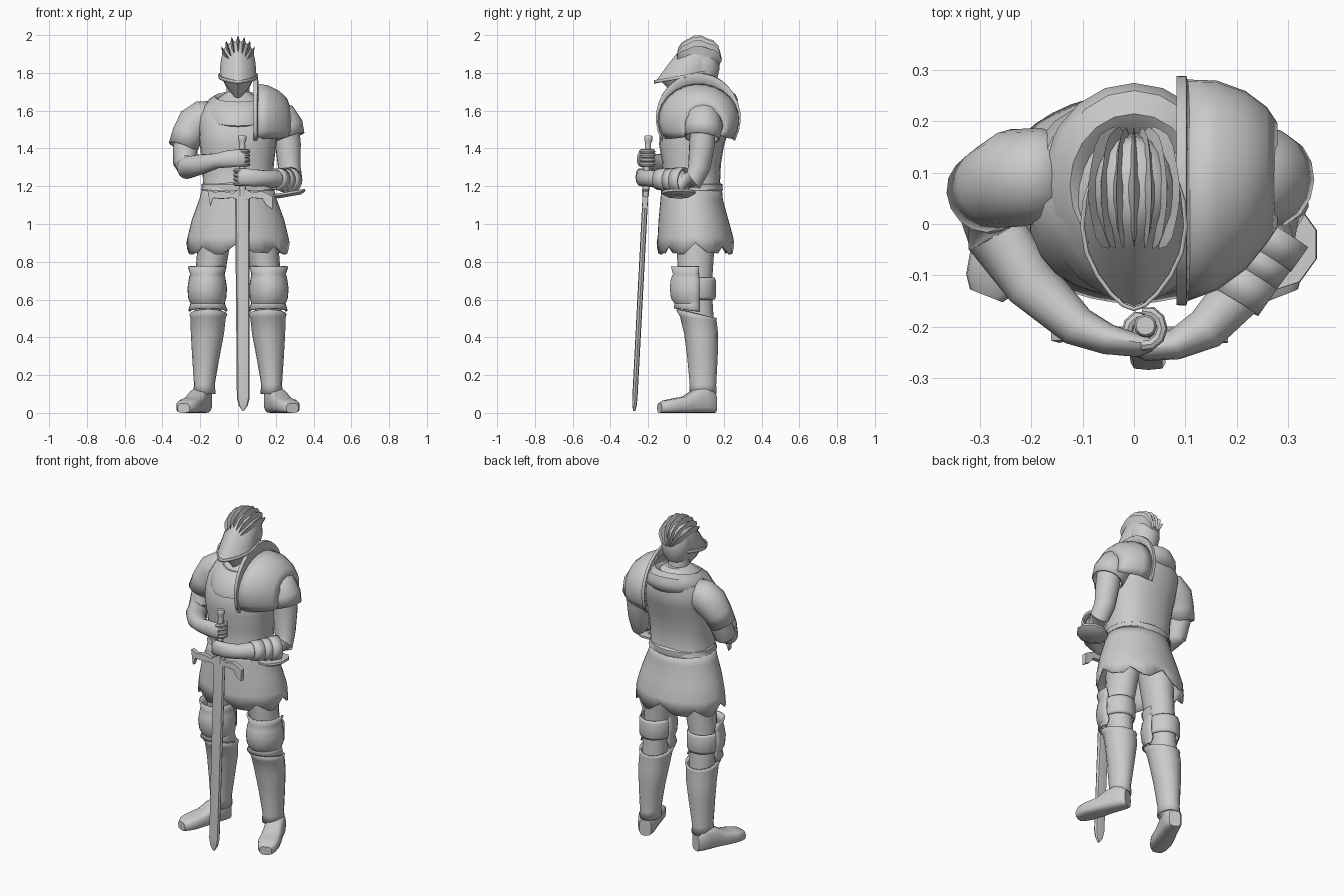
import bpy, bmesh
from math import sin, cos, pi, radians
from mathutils import Vector as V


def build(name, rows, closed=True, caps=True, thick=0, mirror=False, angle=38):
    """Skin a list of point rows into one object."""
    bm = bmesh.new()
    vs = [[bm.verts.new(p) for p in r] for r in rows]
    n = len(rows[0])
    for a, b in zip(vs, vs[1:]):
        for i in range(n if closed else n - 1):
            j = (i + 1) % n
            bm.faces.new((a[i], a[j], b[j], b[i]))
    if caps and closed:
        bm.faces.new(vs[0][::-1])
        bm.faces.new(vs[-1])
    bmesh.ops.recalc_face_normals(bm, faces=bm.faces)
    me = bpy.data.meshes.new(name)
    bm.to_mesh(me)
    bm.free()
    for p in me.polygons:
        p.use_smooth = True
    me.set_sharp_from_angle(angle=radians(angle))
    ob = bpy.data.objects.new(name, me)
    bpy.context.collection.objects.link(ob)
    if thick:
        m = ob.modifiers.new("thickness", 'SOLIDIFY')
        m.thickness, m.offset = thick, 0
    if mirror:
        ob.modifiers.new("mirror", 'MIRROR').use_mirror_merge = False
    return ob


def loft(name, rings, n=16, frame='xy', ref=None, arc=None, power=1, point=0, hem=None, **kw):
    """Rings are (x, y, z, ra, rb, slope); frame xy = level, yz = upright, path = across the path, or (u, v)."""
    pts = [V(r[:3]) for r in rings]
    rows = []
    if frame == 'path' and ref is None:
        ref = (pts[1] - pts[0]).cross(pts[-1] - pts[-2])
    for k, r in enumerate(rings):
        u, v = V((1, 0, 0)), V((0, 1, 0))
        if frame == 'yz':
            u, v = V((0, 1, 0)), V((0, 0, -1))
        elif frame == 'path':
            t = pts[min(k + 1, len(pts) - 1)] - pts[max(k - 1, 0)]
            u = t.cross(V(ref)).normalized()
            v = u.cross(t).normalized()
        elif frame != 'xy':
            u, v = frame
        ra = r[3]
        rb = r[4] if len(r) > 4 else ra
        slope = r[5] if len(r) > 5 else 0
        row = []
        for i in range(n):
            a = 2 * pi * i / n if arc is None else radians(arc[0] + (arc[1] - arc[0]) * i / (n - 1))
            s, c = sin(a), cos(a)
            s = abs(s) ** power * (1 if s > 0 else -1)
            c = abs(c) ** power * (1 if c > 0 else -1)
            s *= 1 - point * max(0, c) ** 2
            p = pts[k] + u * ra * s - v * rb * c
            p.z -= slope * rb * c
            if hem and k == len(rings) - 1:
                p.z += hem[i % len(hem)]
            row.append(p)
        rows.append(row)
    return build(name, rows, closed=arc is None, **kw)


# torso, belt, ragged skirt
loft("torso", [(0, .03, 1.18, .195, .16), (0, .03, 1.21, .185, .15), (0, .03, 1.32, .19, .155),
               (0, .03, 1.42, .203, .172), (0, .045, 1.5, .208, .185), (0, .07, 1.57, .208, .175),
               (0, .085, 1.63, .18, .15), (0, .08, 1.67, .1, .1), (0, .08, 1.7, .06, .07)], n=24, power=.85)
loft("belt", [(0, .03, 1.17, .19, .16), (0, .03, 1.18, .195, .165), (0, .03, 1.21, .193, .163),
              (0, .03, 1.22, .18, .15)], n=24)
loft("skirt", [(0, .03, 1.19, .185, .155), (0, .03, 1.13, .2, .16), (0, .04, 1.02, .24, .18),
               (0, .05, .93, .262, .195), (0, .05, .87, .268, .2)], n=40, caps=False, thick=.01,
     hem=[.03, .005, -.02, -.022, -.025, .012, -.01, -.03, -.03, .0])

# neck and draped cowl
loft("neck", [(0, .08, 1.6, .07), (0, .07, 1.7, .06), (0, .06, 1.84, .06)])
loft("cowl", [(0, .06, 1.55, .15, .18, .22), (0, .06, 1.57, .178, .21, .24), (0, .065, 1.605, .183, .21, .25),
              (0, .075, 1.65, .16, .185, .22), (0, .075, 1.675, .125, .14, .2), (0, .07, 1.66, .095, .11, .15),
              (0, .07, 1.62, .07, .08, .1)], n=20)

# helmet: dome with pointed visor, rim, back of the head and shadowed lower face
loft("helmet", [(0, -.005, 1.785, .097, .155, .18), (0, .013, 1.82, .096, .15, .22), (0, .035, 1.87, .09, .137, .25),
                (0, .055, 1.92, .078, .105, .18), (0, .06, 1.95, .058, .072, .1), (0, .062, 1.965, .025, .03)],
     n=20, point=.35)
loft("helmet_rim", [(0, -.005, 1.773, .1, .16, .18), (0, -.005, 1.79, .101, .161, .18)], n=20, point=.35,
     caps=False, thick=.008)
loft("back_of_head", [(0, .09, 1.74, .06, .06), (0, .09, 1.77, .075, .075), (0, .09, 1.82, .086, .088),
                      (0, .085, 1.87, .085, .09), (0, .075, 1.92, .07, .08)])
loft("lower_face", [(0, .01, 1.785, .09, .145, .18), (0, .02, 1.73, .065, .11, .15), (0, .02, 1.675, .02, .07, .1)],
     n=16, point=.3)

# seven leaf-shaped crest fins running front to back
for i in range(-3, 4):
    phi, rows = radians(20 * i), []
    for k in range(12):
        t = k / 11
        th = radians(-66 + 161 * t)
        c = V((0, .06, 1.85))
        d = V((sin(phi) * (.35 + .65 * cos(th)) * .093, .115 * sin(th), cos(phi) * cos(th) * .112))
        side = V((cos(phi), 0, -sin(phi))) * (.001 + .014 * sin(pi * t) * (1 if k % 3 else .75))
        out = V((d.x * .25, d.y, d.z + .03)).normalized()
        lift = .003 + .035 * sin(pi * t) ** .7 * (1 if k % 3 else .8)
        rows.append([c + d * .93 - side, c + d + out * lift, c + d * .93 + side])
    build("crest_fin", rows, angle=20)

# layered shoulder plate with raised flange
loft("shoulder_flange", [(.09, .065, 1.56, .2, .2), (.085, .065, 1.56, .222, .238), (.1, .065, 1.56, .222, .235),
                         (.107, .065, 1.55, .2, .19)], n=20, frame='yz', arc=(-120, 120), thick=.006)
loft("shoulder_plate", [(.1, .065, 1.55, .212, .19), (.16, .075, 1.55, .2, .18), (.215, .085, 1.54, .17, .162),
                        (.255, .095, 1.53, .13, .135), (.275, .095, 1.52, .1, .09)],
     n=18, frame='yz', arc=(-122, 122), thick=.01)
loft("shoulder_cap", [(.17, .085, 1.58, .08), (.22, .09, 1.55, .098), (.25, .09, 1.505, .096),
                      (.267, .085, 1.455, .085, .09)], frame='path', ref=(0, 1, 0), caps=False, thick=.008)
# short flared sleeve on the other arm
loft("sleeve", [(-.13, .09, 1.58, .07), (-.18, .095, 1.565, .088), (-.23, .09, 1.53, .092), (-.268, .075, 1.47, .08),
                (-.292, .06, 1.405, .074)], frame='path', ref=(0, 1, 0), caps=False, thick=.008)

# arms bend at the elbow and end in flat hands over the grip
loft("right_arm", [(-.245, .08, 1.53, .07), (-.278, .06, 1.4, .066), (-.282, .03, 1.325, .062),
                   (-.27, -.02, 1.298, .06), (-.2, -.115, 1.315, .054), (-.11, -.2, 1.335, .04),
                   (-.05, -.225, 1.345, .046, .03), (.01, -.237, 1.35, .046, .022), (.035, -.235, 1.35, .04, .012)],
     frame='path')
loft("left_arm", [(.25, .09, 1.55, .07), (.265, .085, 1.42, .068), (.272, .07, 1.3, .06), (.285, .04, 1.232, .056),
                  (.265, -.02, 1.23, .056), (.2, -.14, 1.238, .05), (.14, -.205, 1.242, .042),
                  (.08, -.235, 1.245, .046, .03), (.02, -.245, 1.25, .045, .022), (.0, -.243, 1.25, .04, .012)],
     frame='path')

# forearm cuffs and the small plate under the elbow
for k, (a, b, r) in enumerate([(0, .35, .067), (.33, .62, .061), (.6, 1, .057)]):
    p, q = V((.28, -.01, 1.23)), V((.195, -.15, 1.238))
    loft("forearm_cuff", [(*p.lerp(q, a), r), (*p.lerp(q, b), r - .004)], n=14, frame='path', ref=(0, 0, 1),
         caps=False, thick=.008)
plate = loft("elbow_plate", [(0, 0, -.014, .065), (0, 0, .0, .09), (0, 0, .012, .09)], n=10)
plate.location, plate.rotation_euler = (.272, -.04, 1.16), (0, -.17, 0)

# curled fingers around the grip
for z, side, cy in [(1.35, 1, -.203), (1.248, -1, -.212)]:
    for f in range(4):
        zz = z + (f - 1.5) * .023
        path = []
        for k in range(7):
            a = radians(-10 + 33 * k)
            path.append((.02 + side * .034 * sin(a), cy - .034 * cos(a), zz, .0115 if k < 6 else .006))
        loft("finger", path, n=8, frame='path', ref=(0, 0, 1))

# sword: built upright, then leaned back
blade = loft("sword_blade", [(0, 0, 0, .004, .006), (0, 0, .03, .024, .012), (0, 0, .07, .034, .014),
                             (0, 0, 1.17, .039, .015)], n=8, power=.6, angle=20)
grip = loft("sword_grip", [(0, 0, 1.14, .019), (0, 0, 1.41, .016), (0, 0, 1.42, .016), (0, 0, 1.44, .022),
                           (0, 0, 1.455, .022), (0, 0, 1.46, .018)], n=12)
top = [(-.185, 1.175), (-.15, 1.16), (-.11, 1.165), (-.05, 1.155), (0, 1.185), (.05, 1.155), (.1, 1.165),
       (.135, 1.15), (.16, 1.135)]
low = [(-.17, 1.085), (-.155, 1.13), (-.115, 1.125), (-.05, 1.13), (0, 1.11), (.05, 1.13), (.105, 1.125),
       (.125, 1.09), (.158, 1.07)]
guard = build("sword_guard", [[(a[0], -.014, a[1]), (a[0], .014, a[1]), (b[0], .014, b[1]), (b[0], -.014, b[1])]
                              for a, b in zip(top, low)], angle=20)
for ob in (blade, grip, guard):
    ob.location, ob.rotation_euler = (.028, -.274, .01), (-.052, -.004, 0)

# legs, mirrored
loft("legs", [(.11, .05, 1.05, .1, .11), (.13, .05, .87, .085, .1), (.15, .05, .72, .078, .09),
              (.16, .06, .6, .072, .08), (.16, .08, .45, .07, .07)], mirror=True)
loft("knee_guard", [(.163, .04, .775, .098, .115), (.163, .04, .735, .086, .105), (.163, .04, .71, .092, .116),
                    (.163, .04, .66, .1, .122), (.163, .04, .61, .096, .116), (.161, .045, .58, .086, .102),
                    (.159, .045, .54, .1, .105, -.12)], n=16, arc=(-105, 105), thick=.01, mirror=True)
loft("knee_strap", [(.163, .055, .6, .085, .095), (.163, .055, .615, .092, .1), (.163, .055, .7, .092, .1),
                    (.163, .055, .715, .085, .095)], caps=False, thick=.006, mirror=True)
loft("greave", [(.178, .09, .1, .055, .067), (.178, .09, .15, .05, .065), (.17, .087, .3, .068, .076),
                (.162, .08, .42, .083, .085), (.158, .065, .5, .088, .092, -.12), (.157, .055, .525, .096, .103, -.22)],
     caps=False, thick=.01, mirror=True)

# splayed boots, flat soled
heel, toe = V((.172, .152, 0)), V((.288, -.14, 0))
across = (toe - heel).cross(V((0, 0, 1))).normalized()
loft("boot", [(*(heel.lerp(toe, t) + V((0, 0, h / 2))), w, h / 2) for t, w, h in
              [(0, .034, .1), (.07, .047, .125), (.2, .053, .138), (.38, .054, .122), (.55, .058, .088),
               (.78, .061, .075), (.92, .052, .066), (1, .034, .05)]],
     n=16, frame=(across, V((0, 0, 1))), power=.6, mirror=True)
